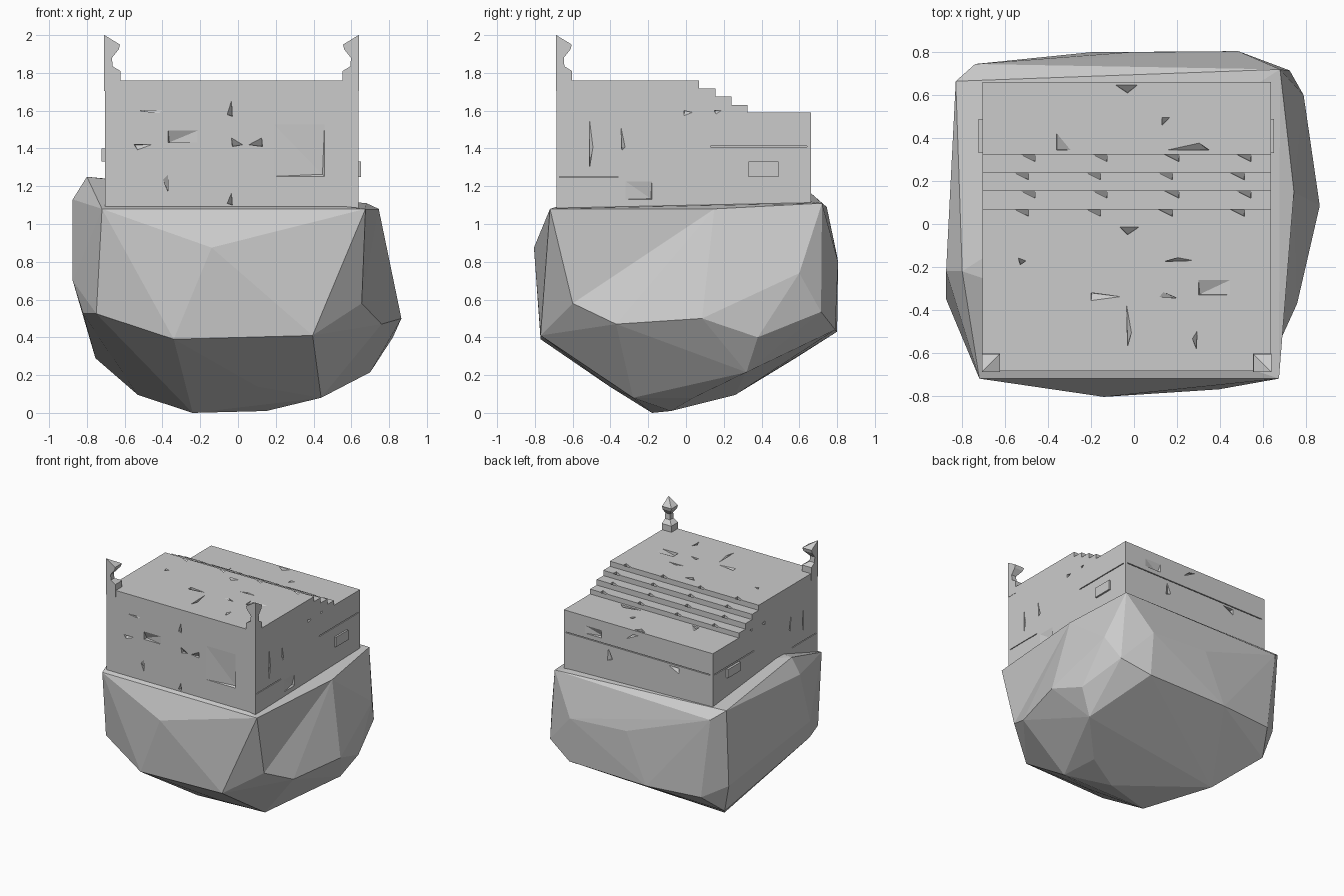
import bpy
import bmesh
from mathutils import Vector

if "Cube" in bpy.data.objects:
    bpy.data.objects.remove(bpy.data.objects["Cube"], do_unlink=True)

stone = bpy.data.materials.new("grey stone")
stone.use_nodes = True
GREY = (0.6, 0.6, 0.6, 1)
stone.diffuse_color = GREY
stone.node_tree.nodes["Principled BSDF"].inputs["Base Color"].default_value = GREY

LEFT, RIGHT, FRONT, BACK = -0.705, 0.638, -0.685, 0.662
TOP, LOW = 1.76, 1.59


def make(name, bm):
    bmesh.ops.recalc_face_normals(bm, faces=bm.faces)
    mesh = bpy.data.meshes.new(name)
    bm.to_mesh(mesh)
    bm.free()
    mesh.materials.append(stone)
    obj = bpy.data.objects.new(name, mesh)
    bpy.context.collection.objects.link(obj)
    return obj


def box(bm, lo, hi):
    verts = bmesh.ops.create_cube(bm, size=1)["verts"]
    for v in verts:
        v.co = [lo[i] if v.co[i] < 0 else hi[i] for i in range(3)]


def loft(name, rings):
    """Closed solid through rings of equal point count."""
    bm = bmesh.new()
    loops = [[bm.verts.new(p) for p in ring] for ring in rings]
    for a, b in zip(loops, loops[1:]):
        for i in range(len(a)):
            bm.faces.new((a[i - 1], a[i], b[i], b[i - 1]))
    bm.faces.new(loops[0][::-1])
    bm.faces.new(loops[-1])
    return make(name, bm)


# Faceted boulder: hull of its corner points
CORNER, FOOT, MID, RIM, BULGE = ((.675, -.72, 1.08), (.655, -.6, .58), (.76, -.37, .47),
                                 (.745, .15, 1.08), (.865, .085, .5))
rock = bmesh.new()
for p in [CORNER, FOOT, MID, RIM, BULGE, (-.72, -.72, 1.08), (-.14, -.805, .875),
          (-.34, -.77, .39), (.395, -.77, .41),
          (-.75, -.63, .525), (-.82, -.42, .525), (-.875, -.35, .7),
          (-.875, -.22, 1.13), (-.8, -.22, 1.25), (-.83, .665, 1.16),
          (-.74, .745, 1.09), (-.82, .62, .525), (-.66, .75, .44), (-.755, .58, .29),
          (-.02, .8, .83), (-.2, .8, .43), (.485, .805, .8),
          (.5, .79, .44), (.68, .72, 1.11), (.725, .715, .535),
          (.79, .6, .74), (.82, .38, .4), (.7, .32, .215),
          (.44, -.28, .08), (.42, .04, .08), (.15, -.08, .01), (-.24, -.18, 0),
          (-.53, .26, .095), (.1, -.405, .14)]:
    rock.verts.new(p)
bmesh.ops.convex_hull(rock, input=rock.verts)
bmesh.ops.delete(rock, geom=[v for v in rock.verts if not v.link_faces], context='VERTS')
# turn two edges so the front corner is slightly hollow
for ends in ((CORNER, BULGE), (CORNER, MID)):
    pair = [min(rock.verts, key=lambda v: (v.co - Vector(p)).length) for p in ends]
    edge = rock.edges.get(pair)
    if edge:
        bmesh.ops.rotate_edges(rock, edges=[edge], use_ccw=False)
make("boulder", rock)

# Stepped block: side profile carried across the width
profile = [(FRONT, 1.085), (FRONT, TOP), (.07, TOP), (.07, 1.718), (.155, 1.718),
           (.155, 1.675), (.24, 1.675), (.24, 1.63), (.325, 1.63), (.325, LOW),
           (BACK, LOW), (BACK, 1.085)]
block = loft("stepped_block", [[(x, y, z) for y, z in profile] for x in (LEFT, RIGHT)])

# Chips: slanted pyramids cut into the walls, deepest at the first point
cut = bmesh.new()


def chip(place, normal, points, depth=0.03):
    n = Vector(normal)
    base = [Vector(place(*p)) for p in points]
    rim = [cut.verts.new(p + n * 0.003) for p in base]
    apex = cut.verts.new(base[0] - n * depth + (sum(base, Vector()) / len(base) - base[0]) * 0.08)
    cut.faces.new(rim)
    for i, v in enumerate(rim):
        cut.faces.new((v, rim[i - 1], apex))


def rect(a, b, c, d):
    return [(a, c), (b, c), (b, d), (a, d)]


def front(x, z): return (x, FRONT, z)
def back(x, z): return (x, BACK, z)
def upper(x, y): return (x, y, TOP)
def lower(x, y): return (x, y, LOW)


for pts in [[(-.55, 1.42), (-.45, 1.42), (-.53, 1.39)], [(-.52, 1.6), (-.39, 1.6), (-.41, 1.585)],
            [(-.03, 1.57), (-.035, 1.66), (-.06, 1.58)], [(-.03, 1.41), (-.035, 1.46), (.03, 1.42)],
            [(.13, 1.41), (.05, 1.42), (.125, 1.46)], [(-.37, 1.17), (-.37, 1.27), (-.4, 1.24)],
            [(-.03, 1.1), (-.06, 1.11), (-.035, 1.17)], rect(-.37, -.2, 1.43, 1.5)]:
    chip(front, (0, -1, 0), pts)
chip(front, (0, -1, 0), rect(.46, .14, 1.25, 1.58), 0.015)

for pts in [[(-.03, -.05), (.03, -.01), (-.07, -.01)], [(-.53, -.19), (-.54, -.155), (-.5, -.17)],
            [(.14, -.175), (.29, -.17), (.21, -.155)], [(-.2, -.32), (-.2, -.36), (-.05, -.34)],
            [(-.03, -.57), (-.035, -.36), (-.01, -.5)], [(.2, -.345), (.11, -.34), (.13, -.315)],
            rect(.3, .46, -.33, -.255), [(.29, -.58), (.295, -.49), (.27, -.53)]]:
    chip(upper, (0, 0, 1), pts)
for pts in [[(-.03, .61), (-.09, .65), (.02, .65)], [(-.36, .345), (-.36, .43), (-.29, .345)],
            [(.35, .345), (.14, .345), (.3, .38)], [(.13, .46), (.13, .5), (.17, .5)]]:
    chip(lower, (0, 0, 1), pts)

for pts in [[(-.4, 1.39), (-.3, 1.39), (-.4, 1.34)], [(.2, 1.3), (.24, 1.39), (.25, 1.28)],
            [(.02, 1.55), (.08, 1.5), (-.04, 1.56)], rect(.3, .46, 1.45, 1.52)]:
    chip(back, (0, 1, 0), pts)

for sx, wall in ((-1, LEFT), (1, RIGHT)):
    def side(y, z): return (wall, y, z)
    for pts in [[(-.51, 1.3), (-.51, 1.58), (-.49, 1.42)], [(-.34, 1.39), (-.345, 1.53), (-.32, 1.41)],
                [(-.01, 1.6), (.04, 1.59), (-.01, 1.57)], [(.15, 1.6), (.19, 1.6), (.16, 1.58)],
                rect(-.18, -.34, 1.13, 1.24)]:
        chip(side, (sx, 0, 0), pts, 0.02)
    # mortar grooves
    box(cut, (wall - .01, .13, 1.407), (wall + .01, .64, 1.414))
    box(cut, (wall - .01, -.67, 1.246), (wall + .01, -.36, 1.252))
box(cut, (-.68, BACK - .012, 1.407), (.62, BACK + .01, 1.414))

# Worn joints along the stair nosings
for row in range(4):
    y, z = .07 + .085 * row, (TOP, 1.718, 1.675, 1.63)[row]
    for k in range(4):
        x = (-.53, -.5)[row % 2] + .335 * k
        def tread(u, v): return (x + u, y + v, z)
        chip(tread, (0, 0, 1), [(.04, -.035), (-.05, .01), (.04, .01)], .025)


def volume(mesh):
    bm = bmesh.new()
    bm.from_mesh(mesh)
    result = abs(bm.calc_volume())
    bm.free()
    return result


# Carve the chips, keeping the first solver result that leaves a sound block
cutter = make("chip_cutter", cut)
cutter.hide_render = True
mod = block.modifiers.new("chips", 'BOOLEAN')
mod.object = cutter
mod.operation = 'DIFFERENCE'
whole = volume(block.data)
carved = block.data
for solver in ('MANIFOLD', 'EXACT', 'FLOAT'):
    mod.solver = solver
    bpy.context.view_layer.update()
    graph = bpy.context.evaluated_depsgraph_get()
    result = bpy.data.meshes.new_from_object(block.evaluated_get(graph))
    if len(result.polygons) > 100 and .95 * whole < volume(result) < whole:
        carved = result
        break
block.modifiers.clear()
block.data = carved
bpy.data.objects.remove(cutter, do_unlink=True)

# Proud stones on the walls
for name, lo, hi in [("right_stone", (LEFT - .018, .33, 1.33), (LEFT + .02, .49, 1.4)),
                     ("left_stone", (RIGHT - .02, .33, 1.25), (RIGHT + .014, .49, 1.33))]:
    bm = bmesh.new()
    box(bm, lo, hi)
    make(name, bm)

# Corner finials: square rings that keep their outer corner fixed
rings = [(1.705, .086), (1.81, .086), (1.835, .045), (1.88, .042),
         (1.925, .078), (1.95, .084), (2.0, .002)]
for name, x0, d in (("right_finial", LEFT - .004, 1), ("left_finial", RIGHT + .002, -1)):
    loft(name, [[(x0 + d * s * u, FRONT - .004 + s * v, z)
                 for u, v in ((0, 0), (1, 0), (1, 1), (0, 1))] for z, s in rings])
